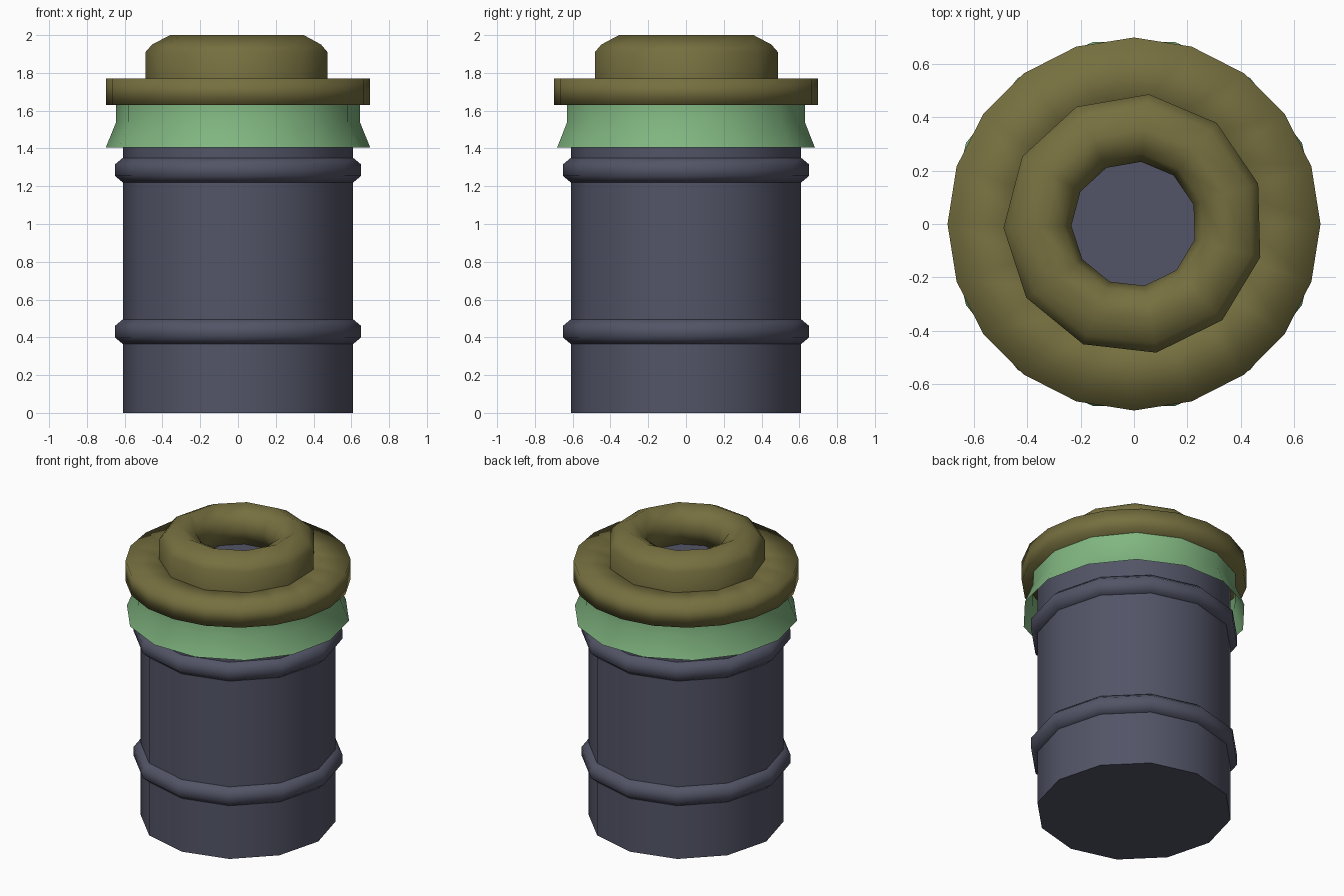
import bpy, bmesh, math

if "Cube" in bpy.data.objects:
    bpy.data.objects.remove(bpy.data.objects["Cube"])


def material(name, rgb):
    m = bpy.data.materials.new(name)
    m.diffuse_color = (*rgb, 1)
    m.use_nodes = True
    m.node_tree.nodes["Principled BSDF"].inputs["Base Color"].default_value = m.diffuse_color
    return m


slate = material("slate", (0.085, 0.09, 0.135))
green = material("green", (0.22, 0.47, 0.22))
olive = material("olive", (0.18, 0.16, 0.05))


def lathe(name, profile, sides, mat, start=0.0, closed=False, capped=False, smooth=40):
    """Spin an (r, z) profile around z; optionally loop the profile or cap both ends."""
    bm = bmesh.new()
    rings = []
    for r, z in profile:
        angles = [start + math.tau * i / sides for i in range(sides)]
        rings.append([bm.verts.new((r * math.cos(a), r * math.sin(a), z)) for a in angles])
    pairs = list(zip(rings, rings[1:]))
    if closed:
        pairs.append((rings[-1], rings[0]))
    for lo, hi in pairs:
        for i in range(sides):
            j = (i + 1) % sides
            bm.faces.new((lo[i], lo[j], hi[j], hi[i]))
    if capped:
        bm.faces.new(rings[0][::-1])
        bm.faces.new(rings[-1])
    bmesh.ops.recalc_face_normals(bm, faces=bm.faces)
    mesh = bpy.data.meshes.new(name)
    bm.to_mesh(mesh)
    bm.free()
    mesh.materials.append(mat)
    ob = bpy.data.objects.new(name, mesh)
    bpy.context.collection.objects.link(ob)
    bpy.ops.object.select_all(action='DESELECT')
    ob.select_set(True)
    bpy.context.view_layer.objects.active = ob
    bpy.ops.object.shade_smooth_by_angle(angle=math.radians(smooth))
    return ob


# Drum body, closed at both ends
lathe("drum_body", [(0.61, 0), (0.61, 1.755)], 12, slate, capped=True)

# Two raised hoops
for name, z in (("lower_hoop", 0.43), ("upper_hoop", 1.285)):
    lathe(name, [(0.56, z - 0.065), (0.61, z - 0.065), (0.652, z - 0.03),
                 (0.652, z + 0.03), (0.61, z + 0.065), (0.56, z + 0.065)],
          12, slate, closed=True, smooth=60)

# Thin flared collar under the lid, open underneath
lathe("flared_collar", [(0.70, 1.405), (0.645, 1.54), (0.645, 1.64)], 14, green)

# Wide lid rim
lathe("lid_rim", [(0.40, 1.63), (0.70, 1.63), (0.70, 1.77), (0.40, 1.77)],
      20, olive, closed=True, smooth=95)

# Rounded ring around the top opening
lathe("opening_ring", [(0.49, 1.74), (0.49, 1.91), (0.455, 1.95), (0.36, 2.0),
                       (0.265, 1.95), (0.235, 1.87), (0.27, 1.74)],
      11, olive, start=math.radians(18), closed=True, smooth=80)
